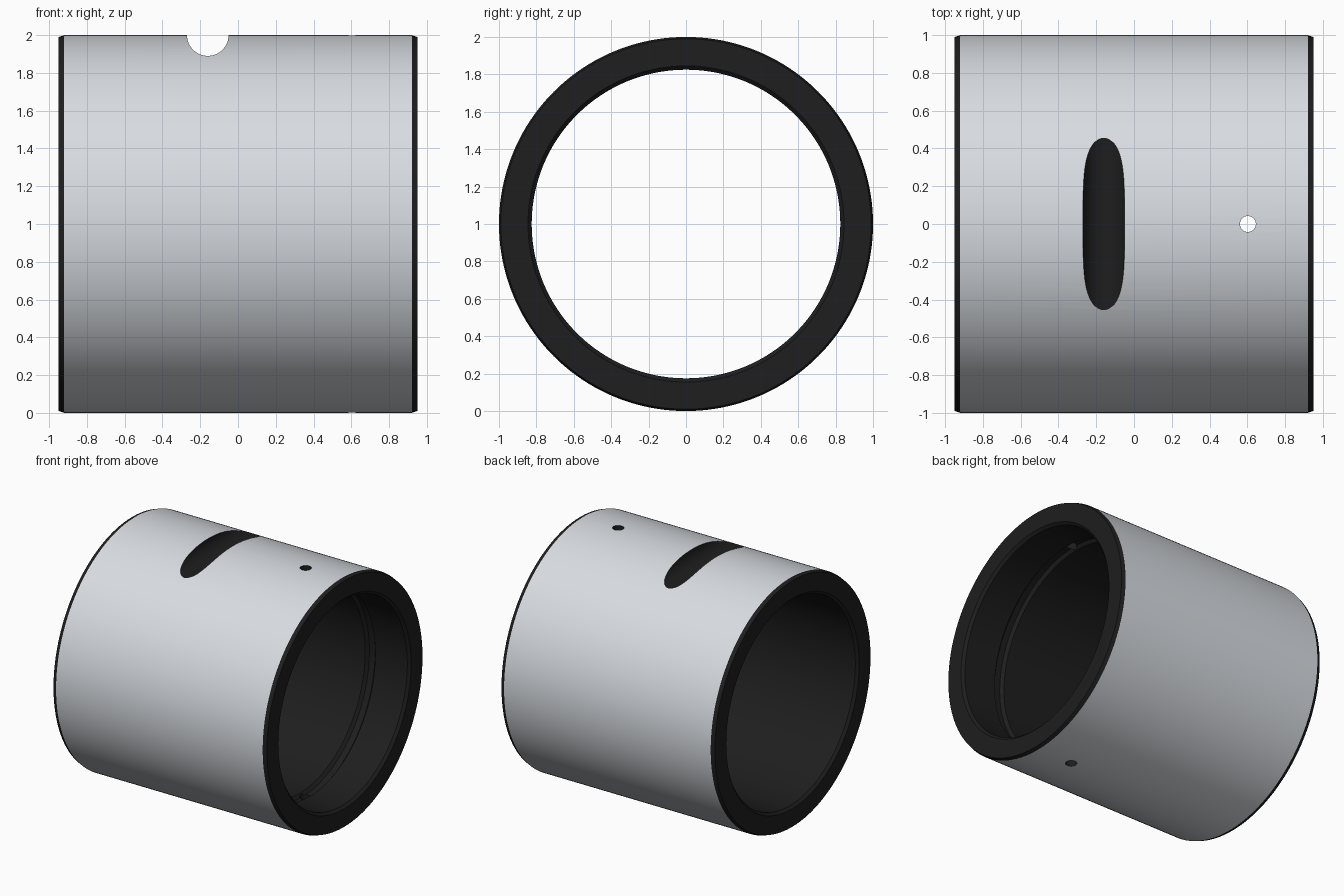
import bpy, bmesh
from math import pi, cos, sin
from mathutils import Vector

if "Cube" in bpy.data.objects:
    bpy.data.objects.remove(bpy.data.objects["Cube"])

N = 160


def lathe(name, profile):
    """Revolve a closed (x, radius) profile around the x axis at z = 1."""
    bm = bmesh.new()
    rings = []
    for i in range(N):
        a = 2 * pi * i / N
        rings.append([bm.verts.new((x, r * cos(a), 1 + r * sin(a))) for x, r in profile])
    for i in range(N):
        p, q = rings[i], rings[(i + 1) % N]
        for j in range(len(profile)):
            k = (j + 1) % len(profile)
            bm.faces.new((p[j], p[k], q[k], q[j]))
    bmesh.ops.recalc_face_normals(bm, faces=bm.faces)
    me = bpy.data.meshes.new(name)
    bm.to_mesh(me)
    bm.free()
    ob = bpy.data.objects.new(name, me)
    bpy.context.collection.objects.link(ob)
    return ob


def cut(target, name, radius, depth, location, rotation=(0, 0, 0)):
    """Subtract a cylinder, then remove the cutter."""
    bpy.ops.mesh.primitive_cylinder_add(vertices=64, radius=radius, depth=depth,
                                        location=location, rotation=rotation)
    cutter = bpy.context.object
    mod = target.modifiers.new(name, 'BOOLEAN')
    mod.operation = 'DIFFERENCE'
    mod.solver = 'EXACT'
    mod.object = cutter
    bpy.context.view_layer.objects.active = target
    bpy.ops.object.modifier_apply(modifier=name)
    bpy.data.objects.remove(cutter, do_unlink=True)


def material(name, color):
    mat = bpy.data.materials.new(name)
    mat.diffuse_color = (*color, 1)
    mat.use_nodes = True
    mat.node_tree.nodes["Principled BSDF"].inputs["Base Color"].default_value = mat.diffuse_color
    return mat


# Sleeve: chamfered outer ends, eased bore edges and an internal oil groove
outer, bore, end = 1.0, 0.825, 0.95
sleeve = lathe("bearing_sleeve", [
    (-end, 0.99), (-end + 0.03, outer), (end - 0.03, outer), (end, 0.99),
    (end, bore + 0.02), (end - 0.02, bore),
    (0.645, bore), (0.625, bore + 0.025), (0.575, bore + 0.025), (0.555, bore),
    (-end + 0.02, bore), (-end, bore + 0.02)])

# Scooped slot across the top
cut(sleeve, "top_slot", 0.11, 2.4, (-0.16, 0, 2.0), (pi / 2, 0, 0))

# Oil hole through both walls
cut(sleeve, "oil_hole", 0.042, 2.6, (0.603, 0, 1.0))

# Light steel outer wall; dark ends, bore and cuts
sleeve.data.materials.clear()
sleeve.data.materials.append(material("dark_metal", (0.013, 0.013, 0.013)))
sleeve.data.materials.append(material("light_steel", (0.69, 0.72, 0.76)))
for face in sleeve.data.polygons:
    radial = Vector((0, face.center.y, face.center.z - 1))
    on_wall = radial.length > 0.98 and face.normal.dot(radial.normalized()) > 0.99
    face.material_index = 1 if on_wall else 0

# Smooth shading with sharp edges
bpy.ops.object.select_all(action='DESELECT')
sleeve.select_set(True)
bpy.context.view_layer.objects.active = sleeve
bpy.ops.object.shade_smooth_by_angle(angle=0.3)
